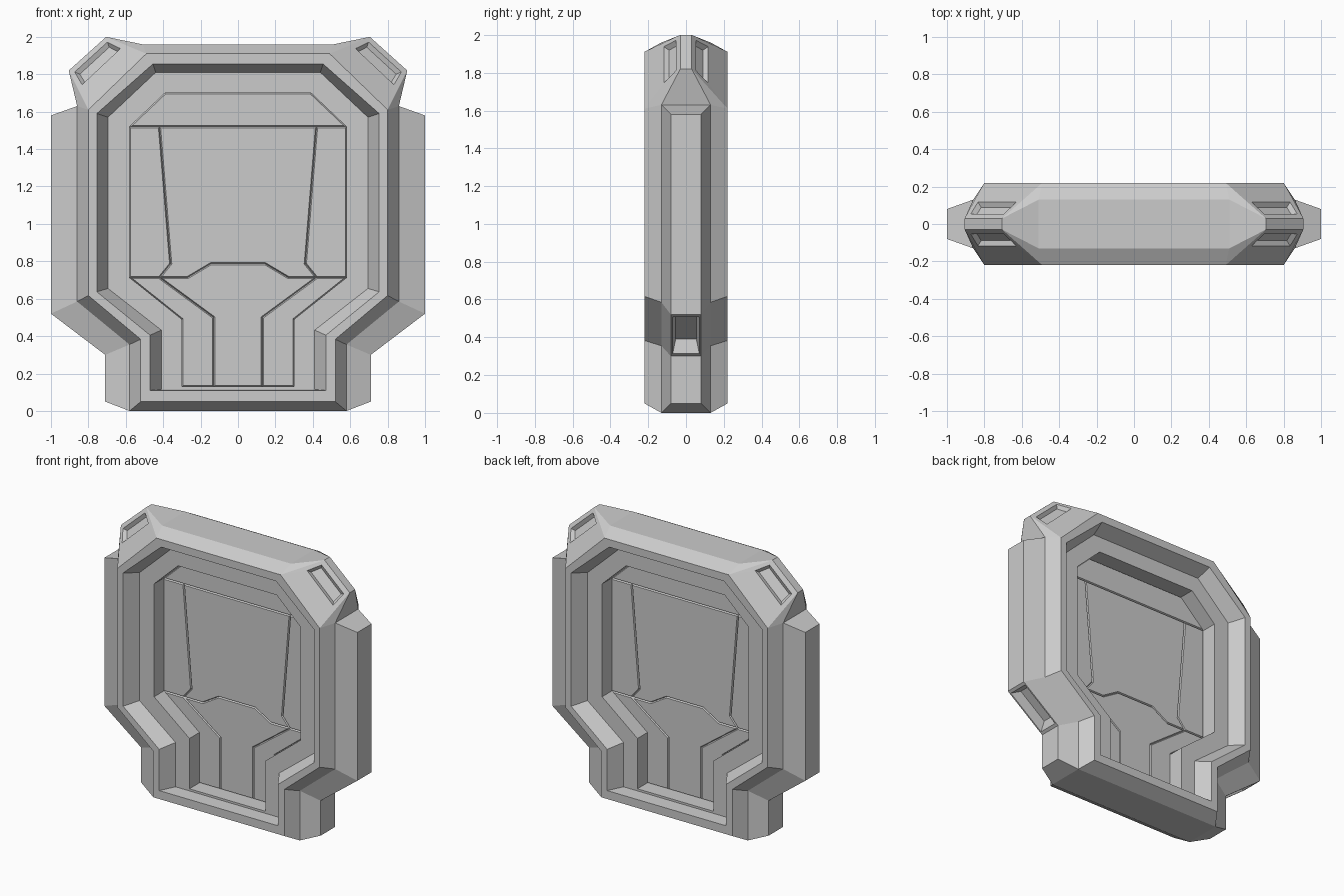
import bpy, bmesh
from mathutils import Vector

if "Cube" in bpy.data.objects:
    bpy.data.objects.remove(bpy.data.objects["Cube"])


def finish(bm, name, mirror=None, recalc=True):
    bmesh.ops.remove_doubles(bm, verts=bm.verts, dist=1e-5)
    if recalc:
        bmesh.ops.recalc_face_normals(bm, faces=bm.faces)
    me = bpy.data.meshes.new(name)
    bm.to_mesh(me)
    bm.free()
    ob = bpy.data.objects.new(name, me)
    bpy.context.collection.objects.link(ob)
    if mirror is not None:
        m = ob.modifiers.new("mirror", 'MIRROR')
        m.use_axis = [i == mirror for i in range(3)]
        m.use_mirror_merge = False
    return ob


def face(bm, pts):
    return bm.faces.new([bm.verts.new(p) for p in pts])


def pocket(bm, quad, u, t, depth, taper, inside):
    """Quad face with a tapered pocket; u runs along 0-1, t along 0-3."""
    a, b, c, d = [Vector(p) for p in quad]

    def at(i, j):
        return a.lerp(b, i).lerp(d.lerp(c, i), j)

    def box(e):
        return [at(u[0] + e, t[0] + e), at(u[1] - e, t[0] + e),
                at(u[1] - e, t[1] - e), at(u[0] + e, t[1] - e)]
    n = (b - a).cross(d - a).normalized()
    if n.dot(Vector(inside) - a) < 0:
        n = -n
    rings = [[a, b, c, d], box(0), [p + n * depth for p in box(taper)]]
    for r, s in zip(rings, rings[1:]):
        for i in range(4):
            k = (i + 1) % 4
            face(bm, [r[i], r[k], s[k], s[i]])
    face(bm, rings[-1])


# Right-half outlines (x, z) of the frame, from the outside in
outer = [(.58, 0), (.58, .355), (.86, .585), (.86, 1.63), (.51, 1.96)]
lip = [(.52, .05), (.52, .383), (.80, .617), (.80, 1.61), (.49, 1.91)]
rim = [(.47, .11), (.47, .405), (.755, .637), (.755, 1.59), (.455, 1.855)]
ledge = [(.41, .115), (.41, .432), (.695, .655), (.695, 1.57), (.44, 1.81)]
opening = [(.30, .13), (.30, .49), (.58, .713), (.58, 1.52), (.39, 1.70)]
GROOVE, SURF = .003, .014

# Frame: outlines lofted from front to back and closed into a ring
section = [(outer, .13), (lip, .22), (rim, .22), (ledge, .12),
           (opening, .12), (opening, GROOVE)]
section = [(h, -y) for h, y in section] + section[::-1]
bm = bmesh.new()
loops = []
for half, y in section:
    full = half + [(-x, z) for x, z in reversed(half)]
    loops.append([bm.verts.new((x, y, z)) for x, z in full])
for r, s in zip(loops, loops[1:] + loops[:1]):
    for i in range(len(r)):
        k = (i + 1) % len(r)
        bm.faces.new([r[i], r[k], s[k], s[i]])
finish(bm, "door_frame")

# Side fenders: tapered strip following the frame, pocket in the sloped underside
edge = [(.71, .05), (.71, .30), (1.0, .52), (1.0, 1.58)]
bm = bmesh.new()
rows = [[(o[0], -.13, o[1]), (e[0], -.08, e[1]), (e[0], .08, e[1]), (o[0], .13, o[1])]
        for o, e in zip(outer, edge)]
for j, (r, s) in enumerate(zip(rows, rows[1:])):
    for i in range(4):
        k = (i + 1) % 4
        quad = [r[i], r[k], s[k], s[i]]
        if (i, j) == (1, 1):
            pocket(bm, quad, (.06, .94), (.06, .94), .07, .1, (.72, 0, .6))
        else:
            face(bm, quad)
face(bm, rows[0])
face(bm, rows[-1])
finish(bm, "side_fender", 0)

# Upper corner caps: wedges with a pocket on the front and back slopes
bm = bmesh.new()


def p(xz, y):
    return (xz[0], y, xz[1])


o1, o2, l1, l2 = outer[3], outer[4], lip[3], lip[4]
r1, r2 = (.905, 1.82), (.705, 2.0)
for s in (-1, 1):
    pocket(bm, [p(r1, .03 * s), p(r2, .03 * s), p(l2, .22 * s), p(l1, .22 * s)],
           (.09, .91), (.12, .46), .025, .05, (.68, 0, 1.79))
    face(bm, [p(l1, .22 * s), p(o1, .13 * s), p(r1, .03 * s)])
    face(bm, [p(l2, .22 * s), p(o2, .13 * s), p(r2, .03 * s)])
    face(bm, [p(l1, .22 * s), p(l2, .22 * s), p(o2, .13 * s), p(o1, .13 * s)])
for a, b, ya, yb in ((r1, r2, .03, .03), (o1, r1, .13, .03),
                     (o2, r2, .13, .03), (o1, o2, .13, .13)):
    face(bm, [p(a, -ya), p(b, -yb), p(b, yb), p(a, ya)])
finish(bm, "corner_cap", 0)

# Door leaf: panels separated by V grooves, same on front and back
notch = [(.42, .713), (.27, .713), (.145, .787)]


def sym(half):
    return half + [(-x, z) for x, z in reversed(half)]


side_panels = [
    [(.58, 1.52), (.42, 1.52), (.36, .787), (.42, .713), (.58, .713)],
    [(.58, .713), (.42, .713), (.13, .50), (.13, .13), (.30, .13), (.30, .49)],
]
panels = [
    sym([(.58, 1.52), (.39, 1.70)]),
    sym([(.42, 1.52), (.36, .787)] + notch),
    sym([(.13, .13), (.13, .50)] + notch),
]
for q in side_panels:
    panels += [q, [(-x, z) for x, z in q]]
bm = bmesh.new()
for q in panels:
    f = face(bm, [(x, -GROOVE, z) for x, z in q])
    f.normal_update()
    if f.normal.y > 0:
        f.normal_flip()
bmesh.ops.inset_individual(bm, faces=bm.faces[:], thickness=.006,
                           depth=SURF - GROOVE, use_even_offset=True)
finish(bm, "door_panels", 1, recalc=False)
